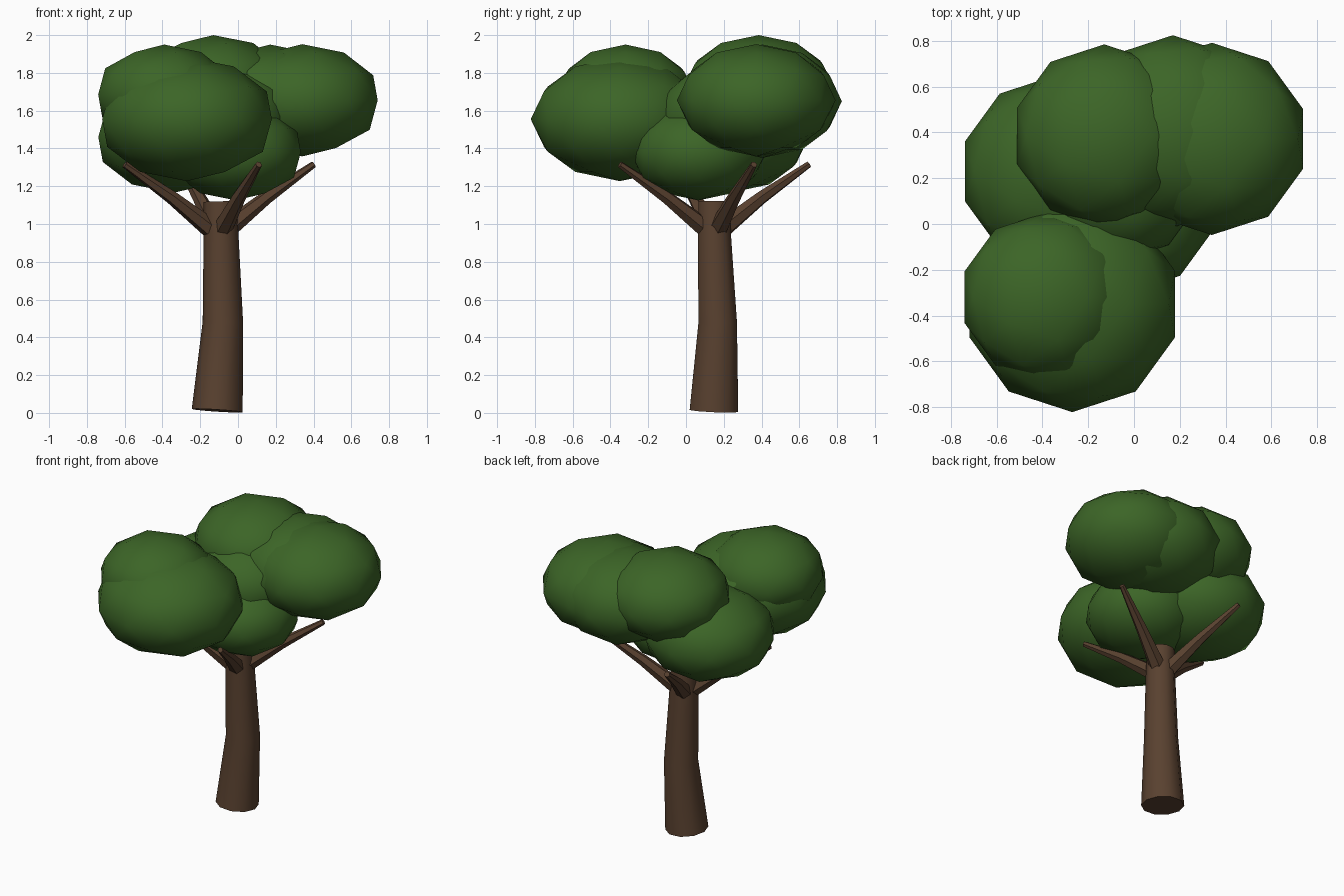
import bpy, bmesh, math
from mathutils import Vector, Matrix

cube = bpy.data.objects.get("Cube")
if cube:
    bpy.data.objects.remove(cube)


def make_material(name, rgb):
    mat = bpy.data.materials.new(name)
    mat.use_nodes = True
    mat.diffuse_color = (*rgb, 1)
    mat.node_tree.nodes["Principled BSDF"].inputs["Base Color"].default_value = (*rgb, 1)
    return mat


leaf_green = make_material("leaf green", (0.045, 0.13, 0.02))
bark_brown = make_material("bark brown", (0.1, 0.053, 0.029))


def finish(bm, name, mat, angle):
    bmesh.ops.recalc_face_normals(bm, faces=bm.faces)
    mesh = bpy.data.meshes.new(name)
    bm.to_mesh(mesh)
    bm.free()
    mesh.materials.append(mat)
    obj = bpy.data.objects.new(name, mesh)
    bpy.context.collection.objects.link(obj)
    bpy.ops.object.select_all(action="DESELECT")
    obj.select_set(True)
    bpy.context.view_layer.objects.active = obj
    bpy.ops.object.shade_smooth_by_angle(angle=math.radians(angle))
    return obj


def tapered_tube(name, path, sides):
    """Loft rings along a path of (centre, radius), each ring square to the path."""
    bm = bmesh.new()
    points = [Vector(p) for p, r in path]
    rings = []
    for i, (p, r) in enumerate(path):
        along = points[min(i + 1, len(path) - 1)] - points[max(i - 1, 0)]
        turn = Vector((0, 0, 1)).rotation_difference(along.normalized())
        rings.append([bm.verts.new(points[i] + turn @ Vector(
            (r * math.cos(math.tau * k / sides), r * math.sin(math.tau * k / sides), 0)))
            for k in range(sides)])
    for a, b in zip(rings, rings[1:]):
        for k in range(sides):
            n = (k + 1) % sides
            bm.faces.new((a[k], a[n], b[n], b[k]))
    bm.faces.new(rings[0])
    bm.faces.new(rings[-1])
    return finish(bm, name, bark_brown, 50)


# Trunk, leaning slightly at the foot
tapered_tube("trunk", [((-0.11, 0.148, 0.012), 0.135), ((-0.08, 0.168, 0.48), 0.107),
                       ((-0.09, 0.15, 0.95), 0.092), ((-0.095, 0.15, 1.12), 0.088)], 10)

# Four branches at right angles around the trunk
axis = Vector((-0.1, 0.15, 0))
reach = Vector((0.5, 0.21, 0))
for i, side in enumerate(("left", "back", "right", "front")):
    out = Matrix.Rotation(i * math.pi / 2, 3, "Z") @ reach
    tapered_tube(side + "_branch", [(axis + out * 0.1 + Vector((0, 0, 0.98)), 0.052),
                                    (axis + out * 0.5 + Vector((0, 0, 1.14)), 0.036),
                                    (axis + out + Vector((0, 0, 1.315)), 0.018)], 6)

# Flattened leaf clumps: name, centre, radius, half height
clumps = [
    ("back_upper", (-0.13, 0.385, 1.72), 0.4, 0.28),
    ("back_left", (0.34, 0.372, 1.655), 0.42, 0.297),
    ("back_middle", (0.17, 0.405, 1.65), 0.42, 0.3),
    ("front", (-0.27, -0.35, 1.555), 0.472, 0.328),
    ("front_upper", (-0.39, -0.32, 1.685), 0.368, 0.265),
    ("right", (-0.34, 0.23, 1.46), 0.42, 0.295),
    ("lower_middle", (-0.01, 0.065, 1.38), 0.36, 0.255),
    ("upper_middle", (-0.06, 0.2, 1.57), 0.36, 0.27),
]
for name, centre, radius, height in clumps:
    bm = bmesh.new()
    bmesh.ops.create_icosphere(bm, subdivisions=2, radius=1)
    # Turn the ball so a point of its outline faces the back
    east = max(math.atan2(v.co.y, v.co.x) for v in bm.verts if abs(v.co.z) < 0.01)
    bmesh.ops.rotate(bm, verts=bm.verts, matrix=Matrix.Rotation(math.pi / 2 - east, 3, "Z"))
    bmesh.ops.scale(bm, verts=bm.verts, vec=(radius, radius, height))
    bmesh.ops.translate(bm, verts=bm.verts, vec=centre)
    finish(bm, name + "_leaf_clump", leaf_green, 60)
